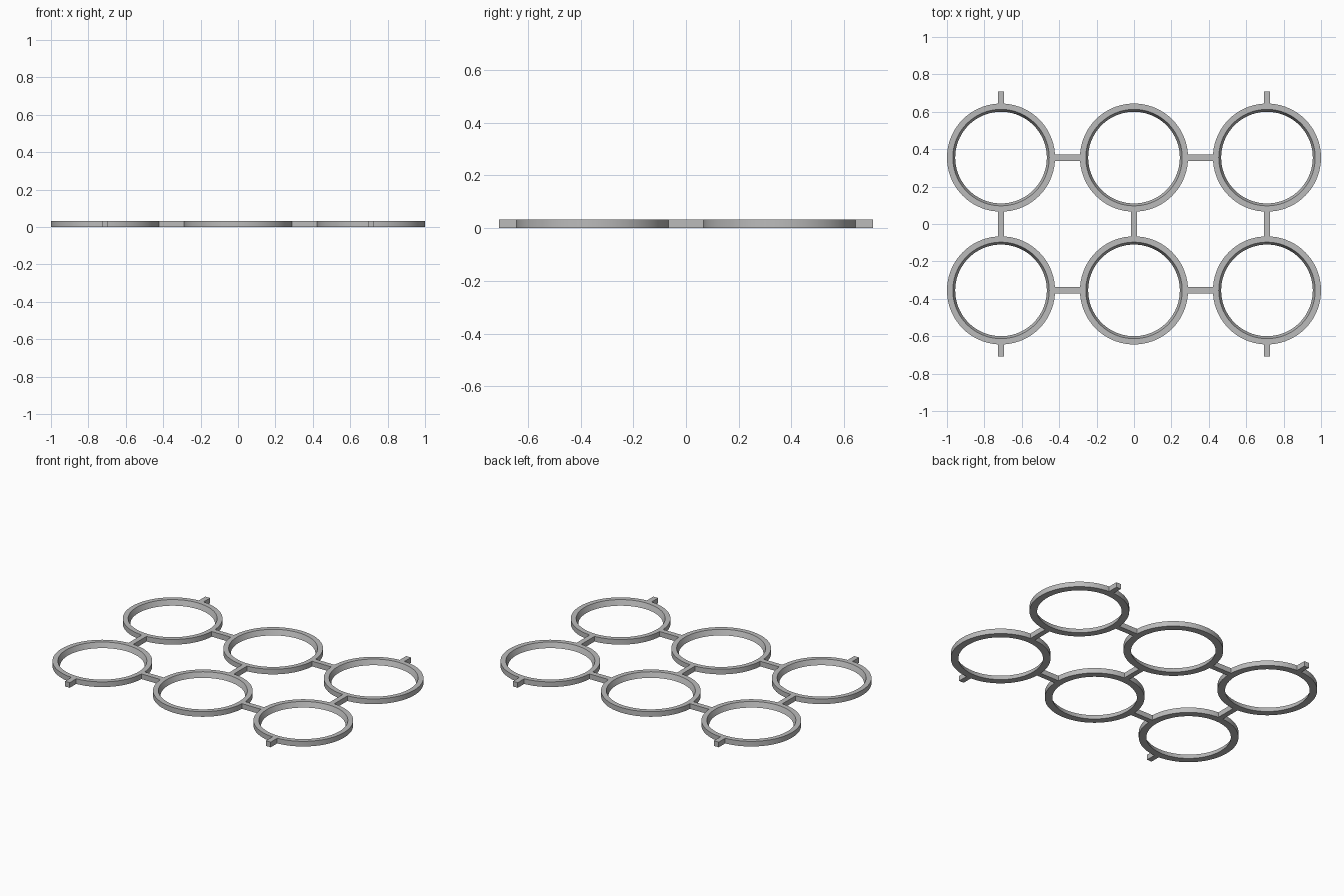
import bpy, bmesh, math

if "Cube" in bpy.data.objects:
    bpy.data.objects.remove(bpy.data.objects["Cube"])

H = 0.033                      # thickness of the whole frame
DX, DY = 0.711, 0.355          # ring spacing
R_OUT, R_TOP, R_BOT = 0.289, 0.258, 0.245
BAR = 0.034                    # connecting bar width
SEG = 72

grey = bpy.data.materials.new("grey")
grey.diffuse_color = (0.5, 0.5, 0.5, 1)
grey.use_nodes = True
grey.node_tree.nodes["Principled BSDF"].inputs["Base Color"].default_value = grey.diffuse_color


def finish(name, bm, loc):
    bmesh.ops.recalc_face_normals(bm, faces=bm.faces)
    me = bpy.data.meshes.new(name)
    bm.to_mesh(me)
    bm.free()
    me.materials.append(grey)
    ob = bpy.data.objects.new(name, me)
    ob.location = loc
    bpy.context.collection.objects.link(ob)
    return ob


def ring(name, x, y):
    """Ring with a straight outer wall and a tapered hole."""
    profile = [(R_OUT, 0), (R_OUT, H), (R_TOP, H), (R_BOT, 0)]
    bm = bmesh.new()
    loops = []
    for i in range(SEG):
        a = 2 * math.pi * i / SEG
        loops.append([bm.verts.new((r * math.cos(a), r * math.sin(a), z)) for r, z in profile])
    for i in range(SEG):
        p, q = loops[i], loops[(i + 1) % SEG]
        for j in range(4):
            k = (j + 1) % 4
            bm.faces.new((p[j], q[j], q[k], p[k]))
    ob = finish(name, bm, (x, y, 0))
    bpy.ops.object.select_all(action='DESELECT')
    ob.select_set(True)
    bpy.context.view_layer.objects.active = ob
    bpy.ops.object.shade_smooth_by_angle(angle=math.radians(30))


def bar(name, x0, x1, y0, y1):
    bm = bmesh.new()
    bmesh.ops.create_cube(bm, size=1)
    bmesh.ops.scale(bm, vec=(x1 - x0, y1 - y0, H), verts=bm.verts)
    finish(name, bm, ((x0 + x1) / 2, (y0 + y1) / 2, H / 2))


# six rings in a 3 x 2 grid
for x in (-DX, 0, DX):
    for y in (-DY, DY):
        ring("ring", x, y)

# bars joining the rings, slightly sunk into their walls
IN = R_OUT - 0.006
w = BAR / 2
for s in (-1, 1):
    for y in (-DY, DY):
        a, b = sorted((s * IN, s * (DX - IN)))
        bar("cross_bar", a, b, y - w, y + w)
for x in (-DX, 0, DX):
    bar("middle_bar", x - w, x + w, -(DY - IN), DY - IN)

# end tabs on the corner rings
for x in (-DX, DX):
    for s in (-1, 1):
        a, b = sorted((s * (DY + IN), s * 0.709))
        bar("end_tab", x - w, x + w, a, b)
